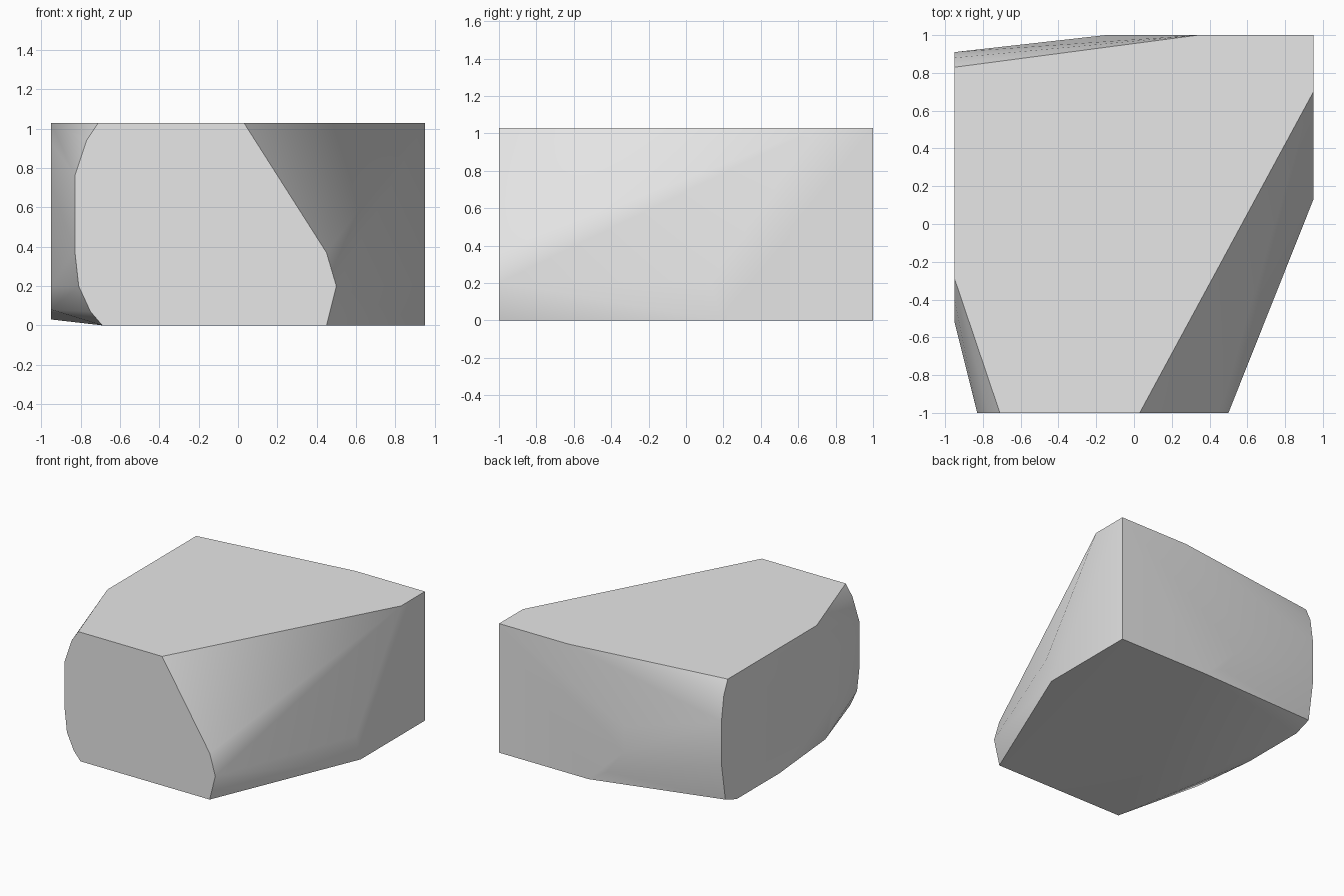
import bpy
import bmesh
import math

HEIGHT = 1.03
HALF_WIDTH = 0.95

# Remove the default cube if the scene has it
default_cube = bpy.data.objects.get("Cube")
if default_cube:
    bpy.data.objects.remove(default_cube, do_unlink=True)


def stone_material():
    """One plain light grey for the whole stone."""
    material = bpy.data.materials.new("light_grey_stone")
    colour = (0.8, 0.8, 0.8, 1)
    material.use_nodes = True
    material.diffuse_color = colour
    for node in material.node_tree.nodes:
        if node.type == "BSDF_PRINCIPLED":
            node.inputs["Base Color"].default_value = colour
    return material


# Outline of the flat front, as (x, z)
front_outline = [
    (-0.71, HEIGHT), (-0.77, 0.94), (-0.83, 0.76), (-0.83, 0.38),
    (-0.81, 0.2), (-0.75, 0.07), (-0.69, 0),
    (0.45, 0), (0.5, 0.2), (0.45, 0.37), (0.03, HEIGHT),
]

# Outline of the flat back, as (x, z), without the corner shared with the side
back_outline = [
    (0.34, HEIGHT), (-0.15, 0.5), (-0.15, 0.3), (0, 0.1), (0.16, 0),
]

# Outline of the left side, as (y, z)
left_outline = [
    (1, 0), (1, HEIGHT), (0.7, HEIGHT), (0.13, 0.21), (0.19, 0),
]

# Rounded outline of the right side, as (y, z)
right_outline = [
    (-0.29, HEIGHT), (-0.4, 0.93), (-0.52, 0.72), (-0.52, 0.36),
    (-0.48, 0.2), (-0.4, 0.08), (0.18, 0.03), (0.72, 0.03),
    (0.86, 0.08), (0.91, 0.38), (0.91, 0.72), (0.88, 0.92), (0.83, HEIGHT),
]

# Place the four outlines on the sides of the block
points = [(x, -1, z) for x, z in front_outline]
points += [(x, 1, z) for x, z in back_outline]
points += [(HALF_WIDTH, y, z) for y, z in left_outline]
points += [(-HALF_WIDTH, y, z) for y, z in right_outline]

# Wrap one faceted skin around the outlines
bm = bmesh.new()
for point in points:
    bm.verts.new(point)
hull = bmesh.ops.convex_hull(bm, input=list(bm.verts))
spare = [v for v in hull["geom_interior"] if isinstance(v, bmesh.types.BMVert)]
bmesh.ops.delete(bm, geom=spare, context="VERTS")

# Merge the coplanar triangles into clean flat faces
bmesh.ops.dissolve_limit(
    bm, angle_limit=math.radians(0.5), verts=list(bm.verts), edges=list(bm.edges)
)
bmesh.ops.recalc_face_normals(bm, faces=list(bm.faces))

mesh = bpy.data.meshes.new("stone_block")
bm.to_mesh(mesh)
bm.free()
mesh.materials.append(stone_material())
stone = bpy.data.objects.new("stone_block", mesh)
bpy.context.scene.collection.objects.link(stone)

# Soft shading over the worn corners, crisp broken edges
for other in bpy.context.selected_objects:
    other.select_set(False)
stone.select_set(True)
bpy.context.view_layer.objects.active = stone
bpy.ops.object.shade_smooth_by_angle(angle=math.radians(30))
